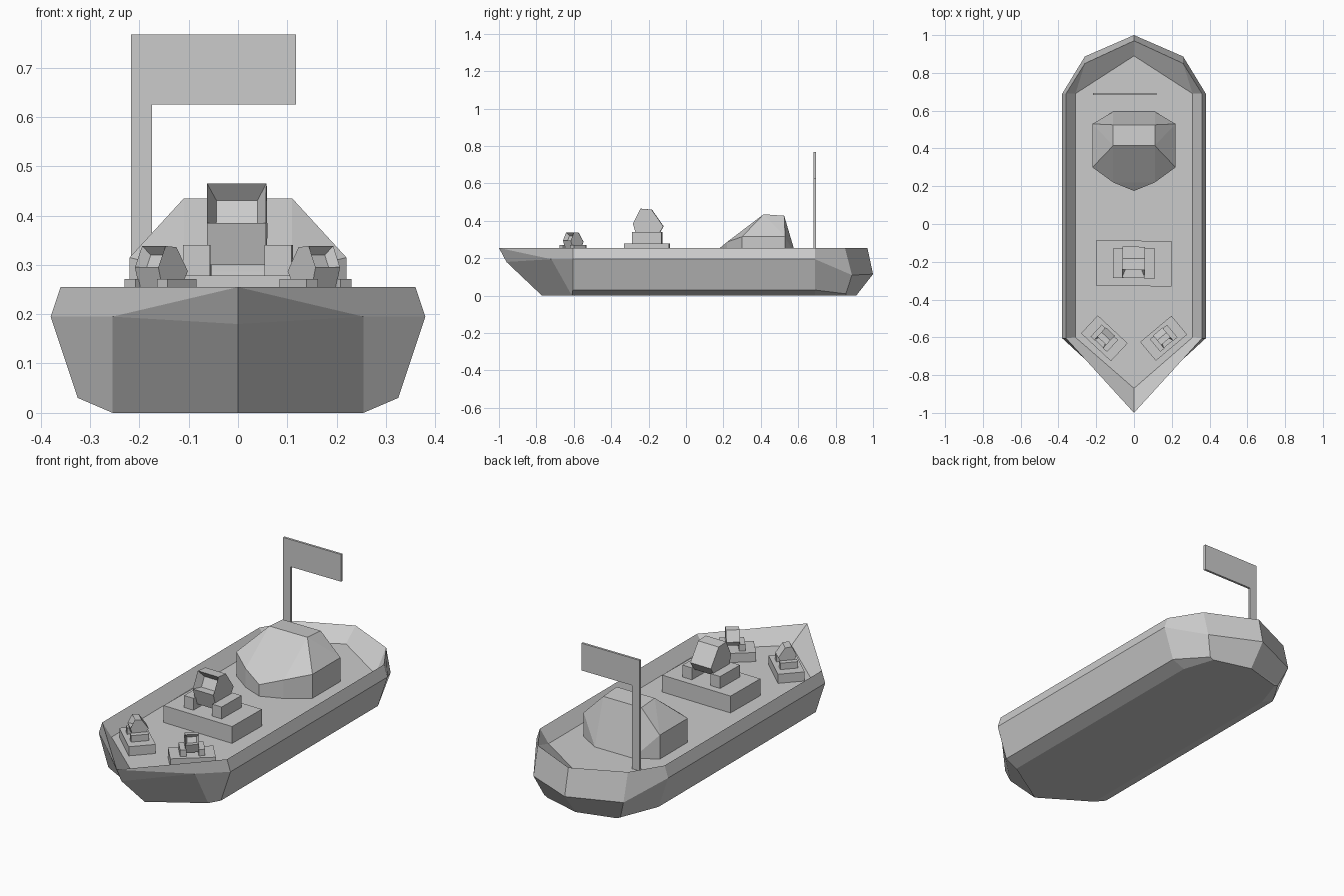
import bpy, bmesh
from math import radians
from mathutils import Matrix, Vector

if "Cube" in bpy.data.objects:
    bpy.data.objects.remove(bpy.data.objects["Cube"])

DECK = 0.19


def finish(bm, name):
    bmesh.ops.recalc_face_normals(bm, faces=bm.faces)
    me = bpy.data.meshes.new(name)
    bm.to_mesh(me)
    bm.free()
    ob = bpy.data.objects.new(name, me)
    bpy.context.collection.objects.link(ob)
    return ob


def box(name, lo, hi, m=Matrix()):
    bm = bmesh.new()
    lo, hi = Vector(lo), Vector(hi)
    mat = m @ Matrix.Translation((lo + hi) / 2) @ Matrix.Diagonal((*(hi - lo), 1))
    bmesh.ops.create_cube(bm, size=1, matrix=mat)
    return finish(bm, name)


def prism(bm, profile, offset):
    """Extrude a closed profile along offset."""
    face = bm.faces.new([bm.verts.new(p) for p in profile])
    res = bmesh.ops.extrude_face_region(bm, geom=[face], use_keep_orig=True)
    vs = [g for g in res["geom"] if isinstance(g, bmesh.types.BMVert)]
    bmesh.ops.translate(bm, verts=vs, vec=offset)
    bmesh.ops.recalc_face_normals(bm, faces=bm.faces)


# Hull: half sections (deck middle, deck edge, rim, chine, bilge, keel edge, keel)
def midship(y, deck_y):
    return [(0, deck_y, DECK), (.31, deck_y, DECK), (.36, y, .255), (.38, y, .195),
            (.325, y, .03), (.255, y, 0), (0, y, 0)]


sections = [
    [(0, .89, DECK), (0, .89, DECK), (0, .97, .255), (0, 1, .115),
     (0, .91, 0), (0, .91, 0), (0, .91, 0)],
    [(0, .69, DECK), (.31, .69, DECK), (.26, .85, .255), (.26, .887, .11),
     (.22, .855, .01), (.2, .855, 0), (0, .855, 0)],
    midship(.69, .69),
    midship(-.605, -.6),
    [(0, -.87, DECK), (0, -.87, DECK), (0, -1, .255), (.255, -.72, .195),
     (.255, -.61, 0), (.255, -.61, 0), (0, -.61, 0)],
    [(0, -.87, DECK), (0, -.87, DECK), (0, -1, .255), (0, -.96, .18),
     (0, -.77, 0), (0, -.77, 0), (0, -.77, 0)],
]
bm = bmesh.new()
known = {}


def vert(p):
    if p not in known:
        known[p] = bm.verts.new(p)
    return known[p]


for a, b in zip(sections, sections[1:]):
    for i in range(len(a) - 1):
        quad = list(dict.fromkeys([a[i], a[i + 1], b[i + 1], b[i]]))
        if len(quad) > 2:
            bm.faces.new([vert(p) for p in quad])
hull = finish(bm, "hull")
mir = hull.modifiers.new("mirror", 'MIRROR')
mir.use_clip = True

# Cabin: faceted convex dome
half = [(.22, .53, DECK), (.11, .595, DECK), (.22, .53, .315), (.11, .525, .427),
        (.11, .415, .435), (.22, .30, .315), (.22, .30, DECK), (.11, .22, .287),
        (.11, .22, DECK), (0, .175, .25), (0, .175, DECK)]
bm = bmesh.new()
for x, y, z in half:
    for sx in ((1, -1) if x else (1,)):
        bm.verts.new((x * sx, y, z))
bmesh.ops.convex_hull(bm, input=bm.verts)
bmesh.ops.dissolve_limit(bm, angle_limit=radians(2), verts=bm.verts, edges=bm.edges)
finish(bm, "cabin")

# Flag on its pole
bm = bmesh.new()
prism(bm, [(x, .682, z) for x, z in [(-.217, DECK), (-.175, DECK), (-.175, .625),
                                     (.118, .625), (.118, .767), (-.217, .767)]],
      (0, .012, 0))
finish(bm, "flag")


# Mortar: platform, two cheek blocks and a tilted barrel with a tapered mouth
def mortar(name, x, y, scale, angle):
    m = (Matrix.Translation((x, y, DECK)) @ Matrix.Rotation(radians(angle), 4, 'Z')
         @ Matrix.Scale(scale, 4))
    box(name + "_platform", (-.2, -.12, 0), (.2, .12, .088), m)
    for side, x0 in (("left", -.11), ("right", .055)):
        box(f"{name}_{side}_cheek", (x0, -.08, .088), (x0 + .055, .08, .15), m)
    bm = bmesh.new()
    profile = [(-.075, .195), (-.035, .275), (.025, .27),
               (.088, .18), (.06, .135), (-.05, .11)]
    prism(bm, [(-.062, py, pz) for py, pz in profile], (.12, 0, 0))
    aim = Vector((0, -.9, .45))
    mouth = max(bm.faces, key=lambda f: f.normal.dot(aim))
    bmesh.ops.inset_individual(bm, faces=[mouth], thickness=.026, depth=-.04)
    bm.transform(m)
    finish(bm, name + "_barrel")


mortar("main_mortar", 0, -.208, 1, -1)
mortar("left_mortar", -.157, -.605, .54, -43)
mortar("right_mortar", .157, -.605, .54, 40)
